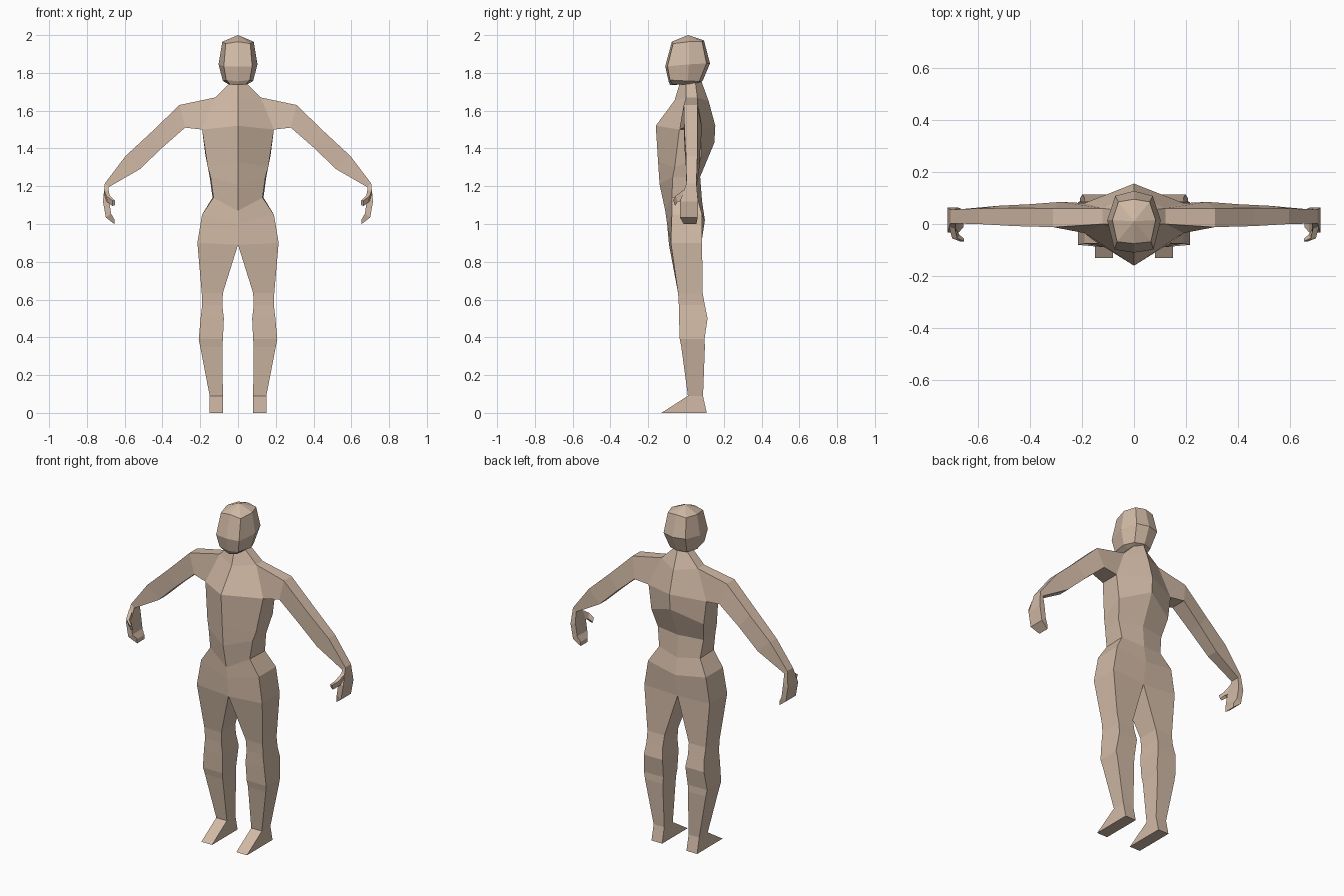
import bpy, bmesh

skin = bpy.data.materials.new("tan skin")
skin.diffuse_color = (0.64, 0.49, 0.38, 1)


def loft(bm, rings, closed):
    """Bridge rings of equal point count with quads (triangles where points coincide)."""
    rows = [[bm.verts.new(p) for p in r] for r in rings]
    for a, b in zip(rows, rows[1:]):
        n = len(a)
        for i in range(n if closed else n - 1):
            j = (i + 1) % n
            bm.faces.new((a[i], a[j], b[j], b[i]))


def finish(bm, name):
    """Weld, mirror across x, close the openings and make the object."""
    bmesh.ops.remove_doubles(bm, verts=bm.verts[:], dist=0.0005)
    geom = bm.verts[:] + bm.edges[:] + bm.faces[:]
    bmesh.ops.mirror(bm, geom=geom, axis='X', merge_dist=0.0005)
    bmesh.ops.remove_doubles(bm, verts=bm.verts[:], dist=0.0005)
    bmesh.ops.holes_fill(bm, edges=bm.edges[:], sides=0)
    bmesh.ops.recalc_face_normals(bm, faces=bm.faces[:])
    mesh = bpy.data.meshes.new(name)
    bm.to_mesh(mesh)
    bm.free()
    mesh.materials.append(skin)
    obj = bpy.data.objects.new(name, mesh)
    bpy.context.collection.objects.link(obj)
    return obj


# ---- body: half rings run centre front, side front, side back, centre back
bm = bmesh.new()
neck = [(0, -.035, 1.74), (.04, 0, 1.75), (.04, .05, 1.75), (0, .08, 1.76)]
collar = [(0, -.06, 1.655), (.12, 0, 1.67), (.12, .06, 1.67), (0, .12, 1.65)]
chest = [(0, -.16, 1.52), (.19, -.035, 1.50), (.19, .08, 1.50), (0, .155, 1.52)]
ribs = [(0, -.148, 1.33), (.16, -.06, 1.30), (.172, .08, 1.36), (0, .15, 1.43)]
waist = [(0, -.14, 1.21), (.145, -.07, 1.25), (.15, .05, 1.25), (0, .075, 1.25)]
belly = [(0, -.11, 1.07), (.13, -.075, 1.14), (.135, .06, 1.14), (0, .085, 1.12)]
hip = [(0, -.10, 1.00), (.19, -.075, 1.05), (.19, .085, 1.05), (0, .10, 1.02)]
seat = [(0, -.09, .89), (.215, -.08, .90), (.215, .085, .90), (0, .08, .89)]

loft(bm, [neck, collar], False)
loft(bm, [chest, ribs, waist, belly, hip, seat], False)
# front and back of the chest, leaving the shoulder opening
loft(bm, [collar[:2], chest[:2]], False)
loft(bm, [collar[2:], chest[2:]], False)


# ---- leg, continuing from the seat ring
def leg_ring(z, inner, outer, front, back):
    return [(inner, front, z), (outer, front, z), (outer, back, z), (inner, back, z)]


loft(bm, [seat,
          leg_ring(.635, .08, .192, -.042, .088),
          leg_ring(.57, .083, .19, -.038, .10),
          leg_ring(.50, .075, .198, -.037, .114),
          leg_ring(.39, .08, .208, -.033, .098),
          leg_ring(.35, .083, .20, -.025, .10),
          leg_ring(.09, .08, .15, .01, .09),
          leg_ring(0, .08, .15, -.13, .11)], True)


# ---- arm, from the shoulder opening to the fingertips
def arm_ring(top, bottom, front, back, lean=0):
    (tx, tz), (bx, bz) = top, bottom
    return [(tx, front, tz), (tx, back - lean, tz), (bx, back, bz), (bx, front, bz)]


loft(bm, [[collar[1], collar[2], chest[2], chest[1]],
          arm_ring((.31, 1.63), (.28, 1.51), -.012, .085, .025),
          arm_ring((.46, 1.485), (.40, 1.405), -.008, .076, .015),
          arm_ring((.595, 1.36), (.52, 1.29), 0, .07, .01),
          arm_ring((.705, 1.215), (.685, 1.195), .002, .055),
          arm_ring((.715, 1.12), (.683, 1.13), -.032, .064),
          arm_ring((.70, 1.035), (.672, 1.055), -.032, .062),
          arm_ring((.655, 1.0), (.655, 1.025), -.012, .055)], True)

# ---- thumb
loft(bm, [[(.71, -.012, 1.18), (.71, -.012, 1.13), (.688, -.012, 1.13), (.688, -.012, 1.18)],
          [(.698, -.055, 1.15), (.69, -.045, 1.115), (.67, -.042, 1.12), (.678, -.055, 1.15)],
          [(.665, -.068, 1.125), (.665, -.058, 1.095), (.652, -.056, 1.10), (.652, -.066, 1.125)]],
     True)
finish(bm, "body")


# ---- head: half rings of five points, pinched to a crown and an underside point
def head_ring(front, cheek, side, nape, back):
    return [(0, *front), cheek, side, nape, (0, *back)]


bm = bmesh.new()
loft(bm, [[(0, .01, 2.0)] * 5,
          head_ring((-.075, 1.965), (.065, -.068, 1.955), (.083, .015, 1.965),
                    (.06, .085, 1.965), (.095, 1.972)),
          head_ring((-.11, 1.835), (.075, -.098, 1.835), (.103, .015, 1.845),
                    (.072, .108, 1.85), (.127, 1.85)),
          head_ring((-.092, 1.755), (.062, -.085, 1.762), (.08, .01, 1.757),
                    (.055, .07, 1.755), (.088, 1.757)),
          head_ring((-.085, 1.735), (.04, -.07, 1.738), (.05, .01, 1.74),
                    (.035, .05, 1.745), (.065, 1.745)),
          [(0, 0, 1.74)] * 5], False)
bmesh.ops.remove_doubles(bm, verts=bm.verts[:], dist=0.0005)
finish(bm, "head")
